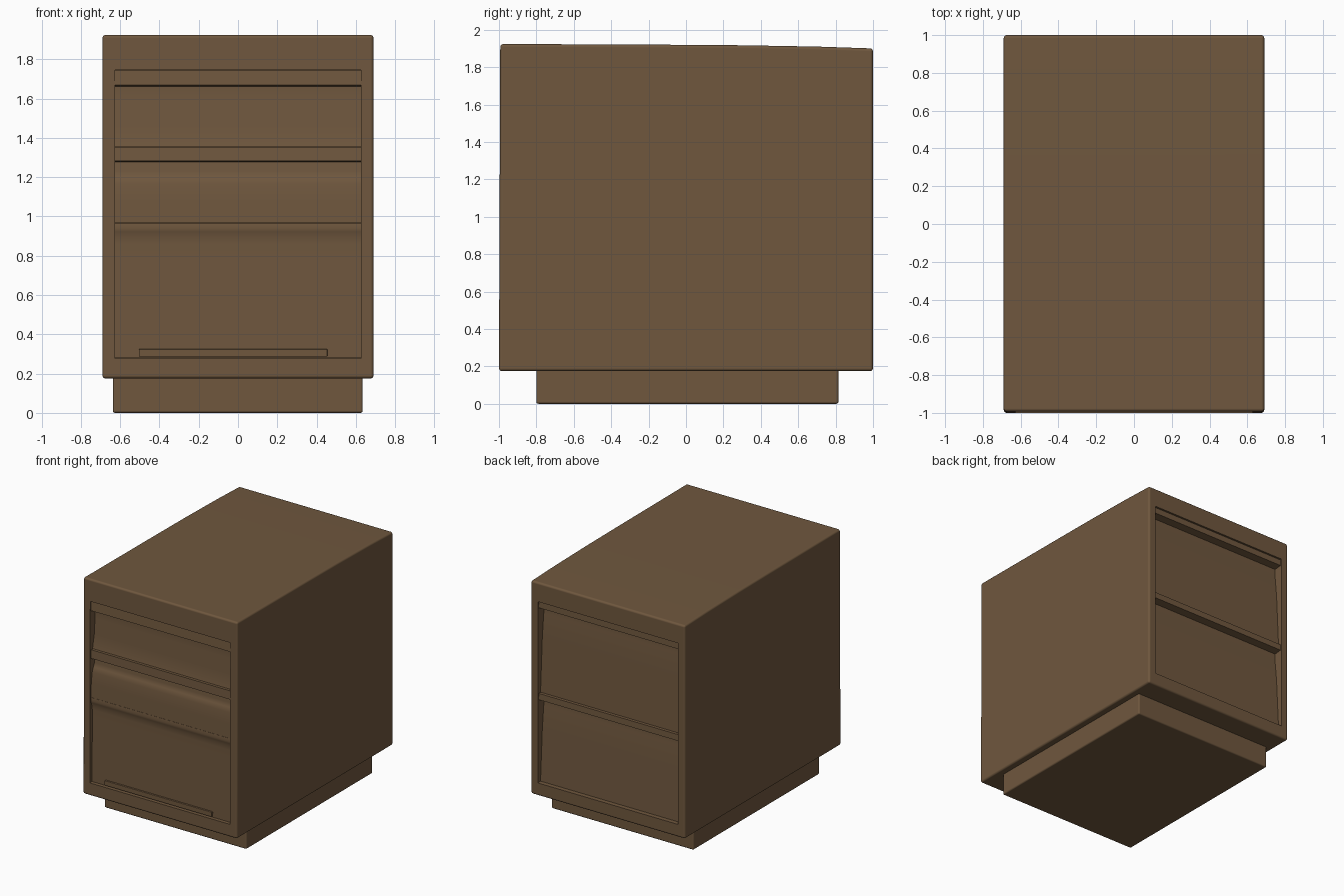
import bpy, bmesh

if "Cube" in bpy.data.objects:
    bpy.data.objects.remove(bpy.data.objects["Cube"])

brown = bpy.data.materials.new("brown_paint")
brown.diffuse_color = (0.16, 0.096, 0.048, 1)
brown.use_nodes = True
brown.node_tree.nodes["Principled BSDF"].inputs["Base Color"].default_value = brown.diffuse_color


def finish(name, bm):
    me = bpy.data.meshes.new(name)
    bm.to_mesh(me)
    bm.free()
    me.materials.append(brown)
    ob = bpy.data.objects.new(name, me)
    bpy.context.collection.objects.link(ob)
    return ob


def smooth(ob, angle=0.6):
    """Smooth rounded edges while keeping large faces flat."""
    bpy.ops.object.select_all(action='DESELECT')
    ob.select_set(True)
    bpy.context.view_layer.objects.active = ob
    bpy.ops.object.shade_smooth_by_angle(angle=angle)
    mod = ob.modifiers.new("flat_faces", 'WEIGHTED_NORMAL')
    mod.keep_sharp = True
    mod.weight = 100


def prism(name, profile, x0, x1, bevel=0.0, segments=3, open_back=False):
    """Extrude a (y, z) profile along x; the back side may be left open."""
    bm = bmesh.new()
    a = [bm.verts.new((x0, y, z)) for y, z in profile]
    b = [bm.verts.new((x1, y, z)) for y, z in profile]
    bm.faces.new(a)
    bm.faces.new(b[::-1])
    n = len(a)
    sides = [bm.faces.new((a[i], b[i], b[(i + 1) % n], a[(i + 1) % n]))
             for i in range(n)]
    bmesh.ops.recalc_face_normals(bm, faces=bm.faces)
    if open_back:
        bmesh.ops.delete(bm, geom=[sides[n - 2]], context='FACES_ONLY')
    if bevel:
        sharp = [e for e in bm.edges if e.calc_face_angle(0) > 0.5]
        bmesh.ops.bevel(bm, geom=sharp, offset=bevel, segments=segments,
                        profile=0.5, affect='EDGES')
    return finish(name, bm)


def rect(y0, y1, z0, z1):
    return [(y0, z0), (y1, z0), (y1, z1), (y0, z1)]


# Cabinet shell: top curves gently down towards the back
shell = prism("cabinet_body", [(-1.0, 0.175), (1.0, 0.175), (1.0, 1.9), (0.7, 1.91),
                               (0.3, 1.917), (-0.1, 1.92), (-0.993, 1.924)],
              -0.69, 0.69, 0.016)

# Openings in the front and back faces
for name, y0, y1 in (("front_cutter", -1.1, -0.92), ("back_cutter", 0.91, 1.1)):
    cutter = prism(name, rect(y0, y1, 0.278, 1.745), -0.627, 0.627)
    cutter.hide_render = True
    mod = shell.modifiers.new(name, 'BOOLEAN')
    mod.operation = 'DIFFERENCE'
    mod.solver = 'EXACT'
    mod.object = cutter
    bpy.context.view_layer.objects.active = shell
    bpy.ops.object.modifier_apply(modifier=name)
    bpy.data.objects.remove(cutter)
smooth(shell)

# Plinth base
smooth(prism("plinth_base", rect(-0.80, 0.815, 0.0, 0.187), -0.637, 0.635, 0.012))

# Front drawers: pull lip on top, scooped finger recess, panel
drawers = {
    "top_drawer": [(-0.982, 1.742), (-0.988, 1.668), (-0.938, 1.662), (-0.935, 1.58),
                   (-0.944, 1.46), (-0.966, 1.353)],
    "middle_drawer": [(-0.984, 1.35), (-0.988, 1.282), (-0.935, 1.277), (-0.94, 1.23),
                      (-0.955, 1.20), (-0.97, 1.165), (-0.982, 1.08), (-0.987, 0.966)],
    "bottom_drawer": [(-0.985, 0.964), (-0.988, 0.94), (-0.984, 0.922), (-0.976, 0.90),
                      (-0.969, 0.86), (-0.968, 0.78), (-0.973, 0.28)],
}
for name, face in drawers.items():
    back = [(-0.92, face[-1][1]), (-0.92, face[0][1])]
    smooth(prism(name, face + back, -0.626, 0.626, open_back=True))

# Thin rail at the foot of the bottom drawer
smooth(prism("lower_rail", rect(-0.987, -0.96, 0.286, 0.325), -0.505, 0.455, 0.004, 2))

# Back panels: two, each with a pull lip over a recessed face
for name, top, bottom in (("upper_back_panel", 1.742, 1.0),
                          ("lower_back_panel", 0.998, 0.28)):
    face = [(0.988, top), (0.99, top - 0.05), (0.925, top - 0.056), (0.925, top - 0.12),
            (0.943, top - 0.3), (0.966, bottom)]
    smooth(prism(name, face + [(0.91, bottom), (0.91, top)], -0.626, 0.626,
                 open_back=True))
